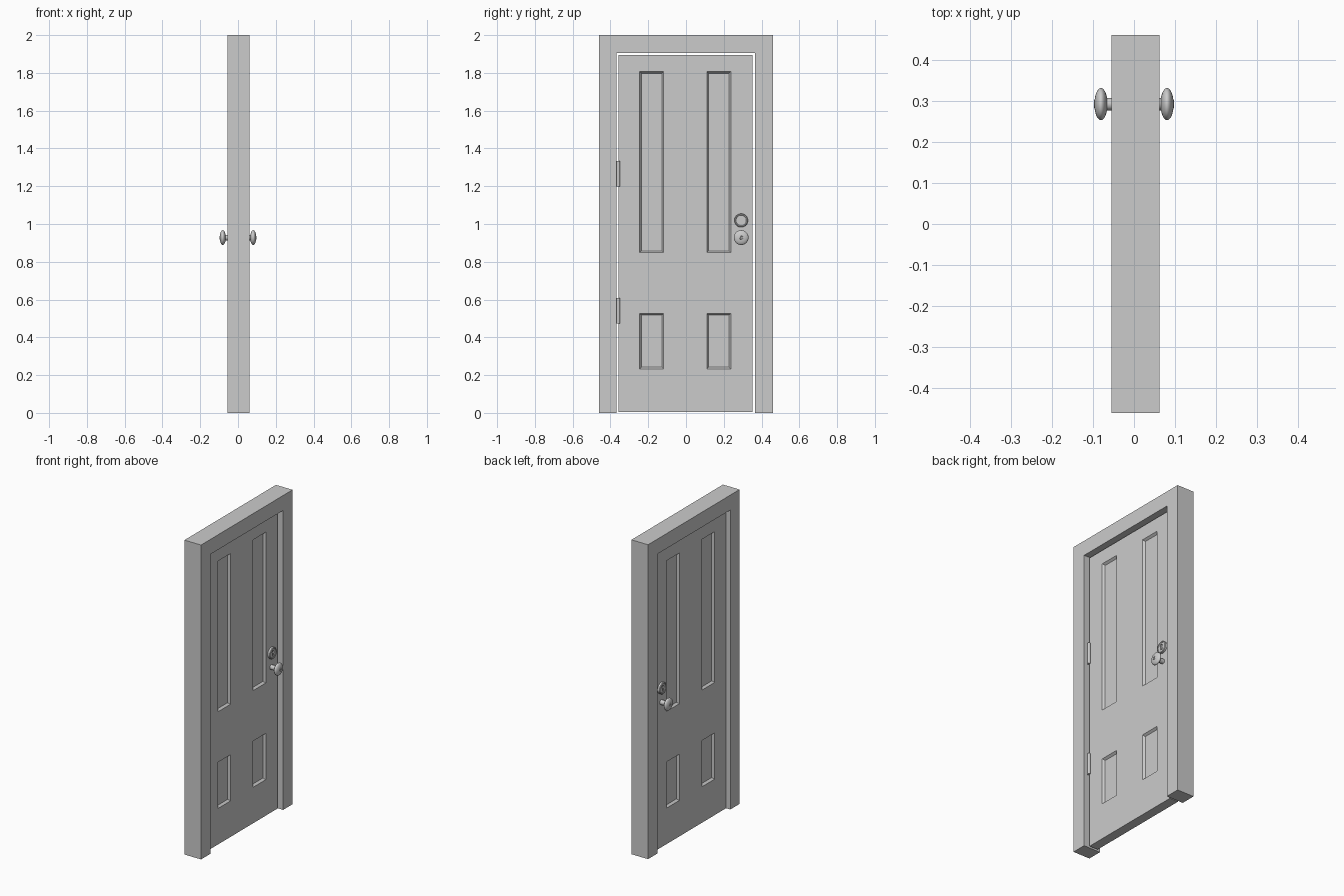
import bpy, bmesh, math

if "Cube" in bpy.data.objects:
    bpy.data.objects.remove(bpy.data.objects["Cube"])

FRAME_X = (-0.055, 0.062)   # frame depth
FACE = 0.03                 # door half thickness


def make_object(name, bm, smooth=False):
    bmesh.ops.recalc_face_normals(bm, faces=bm.faces[:])
    mesh = bpy.data.meshes.new(name)
    bm.to_mesh(mesh)
    bm.free()
    obj = bpy.data.objects.new(name, mesh)
    bpy.context.collection.objects.link(obj)
    if smooth:
        bpy.ops.object.select_all(action='DESELECT')
        obj.select_set(True)
        bpy.context.view_layer.objects.active = obj
        bpy.ops.object.shade_smooth_by_angle(angle=math.radians(32))
    return obj


def extrude_outline(name, outline, x0, x1):
    """Extrude a (y, z) outline along x."""
    bm = bmesh.new()
    face = bm.faces.new([bm.verts.new((x0, y, z)) for y, z in outline])
    ext = bmesh.ops.extrude_face_region(bm, geom=[face])
    moved = [v for v in ext['geom'] if isinstance(v, bmesh.types.BMVert)]
    bmesh.ops.translate(bm, verts=moved, vec=(x1 - x0, 0, 0))
    return make_object(name, bm)


def lathe(name, profile, y, z, steps=40):
    """Spin an (x, radius) profile about the x axis."""
    bm = bmesh.new()
    verts = [bm.verts.new((x, 0, r)) for x, r in profile]
    edges = [bm.edges.new(pair) for pair in zip(verts, verts[1:])]
    bmesh.ops.spin(bm, geom=verts + edges, cent=(0, 0, 0), axis=(1, 0, 0),
                   angle=2 * math.pi, steps=steps)
    bmesh.ops.remove_doubles(bm, verts=bm.verts[:], dist=1e-5)
    obj = make_object(name, bm, smooth=True)
    obj.location = (0, y, z)
    return obj


def mirror_x(obj):
    obj.modifiers.new("both_sides", 'MIRROR').use_axis = (True, False, False)


# Door frame: two jambs and a header
extrude_outline("door_frame", [
    (-0.46, 0), (-0.46, 2), (0.46, 2), (0.46, 0),
    (0.365, 0), (0.365, 1.905), (-0.367, 1.905), (-0.367, 0)], *FRAME_X)

# Door leaf: a grid on each face, with the panel cells inset and sunk
ys = [-0.357, -0.245, -0.118, 0.11, 0.237, 0.353]
zs = [0.004, 0.233, 0.527, 0.848, 1.807, 1.895]
bm = bmesh.new()
panels = []
grids = []
for x in (-FACE, FACE):
    grid = [[bm.verts.new((x, y, z)) for z in zs] for y in ys]
    grids.append(grid)
    for i in range(5):
        for j in range(5):
            f = bm.faces.new((grid[i][j], grid[i + 1][j],
                              grid[i + 1][j + 1], grid[i][j + 1]))
            if i in (1, 3) and j in (1, 3):
                panels.append(f)
a, b = grids
for i in range(5):
    for k in (0, 5):
        bm.faces.new((a[i][k], a[i + 1][k], b[i + 1][k], b[i][k]))
        bm.faces.new((a[k][i], a[k][i + 1], b[k][i + 1], b[k][i]))
bmesh.ops.recalc_face_normals(bm, faces=bm.faces[:])
bmesh.ops.inset_individual(bm, faces=panels, thickness=0.014, depth=-0.014)
make_object("door_leaf", bm)

# Door knobs: stem, flattened ball and a small centre button
cx, half, rad = 0.0805, 0.016, 0.039
profile = [(FACE - 0.002, 0), (FACE - 0.002, 0.015)]
start, end = math.asin(0.015 / rad), math.pi - math.asin(0.01 / rad)
for i in range(29):
    t = start + (end - start) * i / 28
    profile.append((cx - half * math.cos(t), rad * math.sin(t)))
profile += [(0.0975, 0.009), (0.0975, 0.005), (0.094, 0.004), (0.094, 0)]
mirror_x(lathe("door_knobs", profile, 0.292, 0.928))

# Keyhole plates: rimmed discs above the knobs
plate = lathe("keyhole_plates", [
    (FACE - 0.002, 0), (FACE - 0.002, 0.036), (0.042, 0.036), (0.045, 0.033),
    (0.045, 0.029), (0.043, 0.027), (0.043, 0)], 0.292, 1.019)

# Keyhole cutter: round top with a flared slot
hole = [(0.01 * math.sin(t), 0.009 + 0.01 * math.cos(t))
        for t in [math.radians(-155 + 310 * i / 20) for i in range(21)]]
cutter = extrude_outline("keyhole_cutter", hole + [(0.007, -0.018), (-0.007, -0.018)],
                         0.036, 0.06)
cutter.location = plate.location
cutter.hide_render = True
cutter.hide_viewport = True
cut = plate.modifiers.new("keyhole", 'BOOLEAN')
cut.operation = 'DIFFERENCE'
cut.object = cutter
mirror_x(plate)

# Hinges: barrel at the door face and a leaf in the gap
for n, z in enumerate((0.542, 1.267)):
    bpy.ops.mesh.primitive_cylinder_add(vertices=20, radius=0.009, depth=0.135,
                                        location=(FACE + 0.003, -0.359, z))
    bpy.context.object.name = f"hinge_barrel_{n + 1}"
    bpy.ops.object.shade_smooth_by_angle()
    bpy.ops.mesh.primitive_cube_add(size=1, location=(0.008, -0.362, z))
    bpy.context.object.name = f"hinge_leaf_{n + 1}"
    bpy.context.object.scale = (0.044, 0.009, 0.135)
